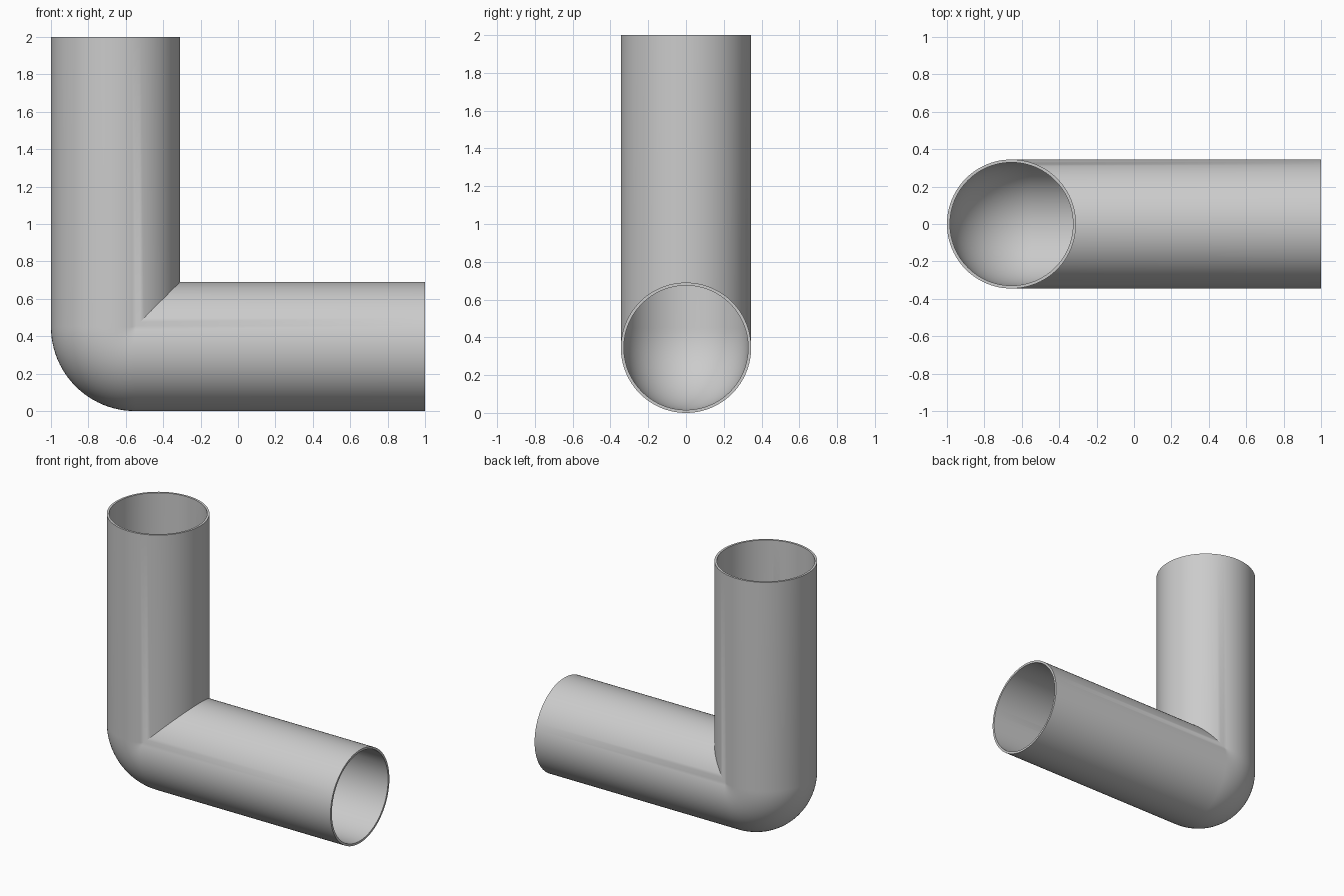
import bpy, bmesh
from math import sin, cos, pi, radians
from mathutils import Vector

if "Cube" in bpy.data.objects:
    bpy.data.objects.remove(bpy.data.objects["Cube"], do_unlink=True)

OUTER, INNER = 0.345, 0.329   # pipe radii
BEND = 0.105                  # centreline bend radius
SIDES, STEPS = 96, 24
CX, CZ = -1 + OUTER + BEND, OUTER + BEND   # bend centre


def pipe_wall(r):
    """Rings from the upright end, round the bend, to the level end."""
    rings = []
    for s in range(-1, STEPS + 2):
        a = pi / 2 * min(max(s, 0), STEPS) / STEPS
        ring = []
        for k in range(SIDES):
            th = 2 * pi * k / SIDES
            gap = BEND - r * cos(th)   # distance outward from bend centre
            if gap > 0:
                x, z = CX - gap * cos(a), CZ - gap * sin(a)
            else:                      # inside of the bend meets in a mitre
                x, z = CX - gap, CZ - gap
            if s < 0:
                z = 2
            elif s > STEPS:
                x = 1
            ring.append(Vector((x, r * sin(th), z)))
        rings.append(ring)
    return rings


# Outer wall, then inner wall in reverse: closing the loop makes both rims
bm = bmesh.new()
loops = [[bm.verts.new(p) for p in ring]
         for ring in pipe_wall(OUTER) + pipe_wall(INNER)[::-1]]
for i, ring in enumerate(loops):
    nxt = loops[(i + 1) % len(loops)]
    for k in range(SIDES):
        j = (k + 1) % SIDES
        bm.faces.new((ring[k], ring[j], nxt[j], nxt[k]))
bmesh.ops.remove_doubles(bm, verts=bm.verts, dist=0.00001)
bmesh.ops.recalc_face_normals(bm, faces=bm.faces)
mesh = bpy.data.meshes.new("elbow_pipe")
bm.to_mesh(mesh)
bm.free()

pipe = bpy.data.objects.new("elbow_pipe", mesh)
bpy.context.collection.objects.link(pipe)

# Grey material
grey = bpy.data.materials.new("light_grey")
grey.use_nodes = True
colour = (0.6, 0.6, 0.6, 1)
grey.diffuse_color = colour
grey.node_tree.nodes["Principled BSDF"].inputs["Base Color"].default_value = colour
mesh.materials.append(grey)

# Smooth walls with crisp rims and mitre
bpy.ops.object.select_all(action="DESELECT")
pipe.select_set(True)
bpy.context.view_layer.objects.active = pipe
bpy.ops.object.shade_smooth_by_angle(angle=radians(30))
